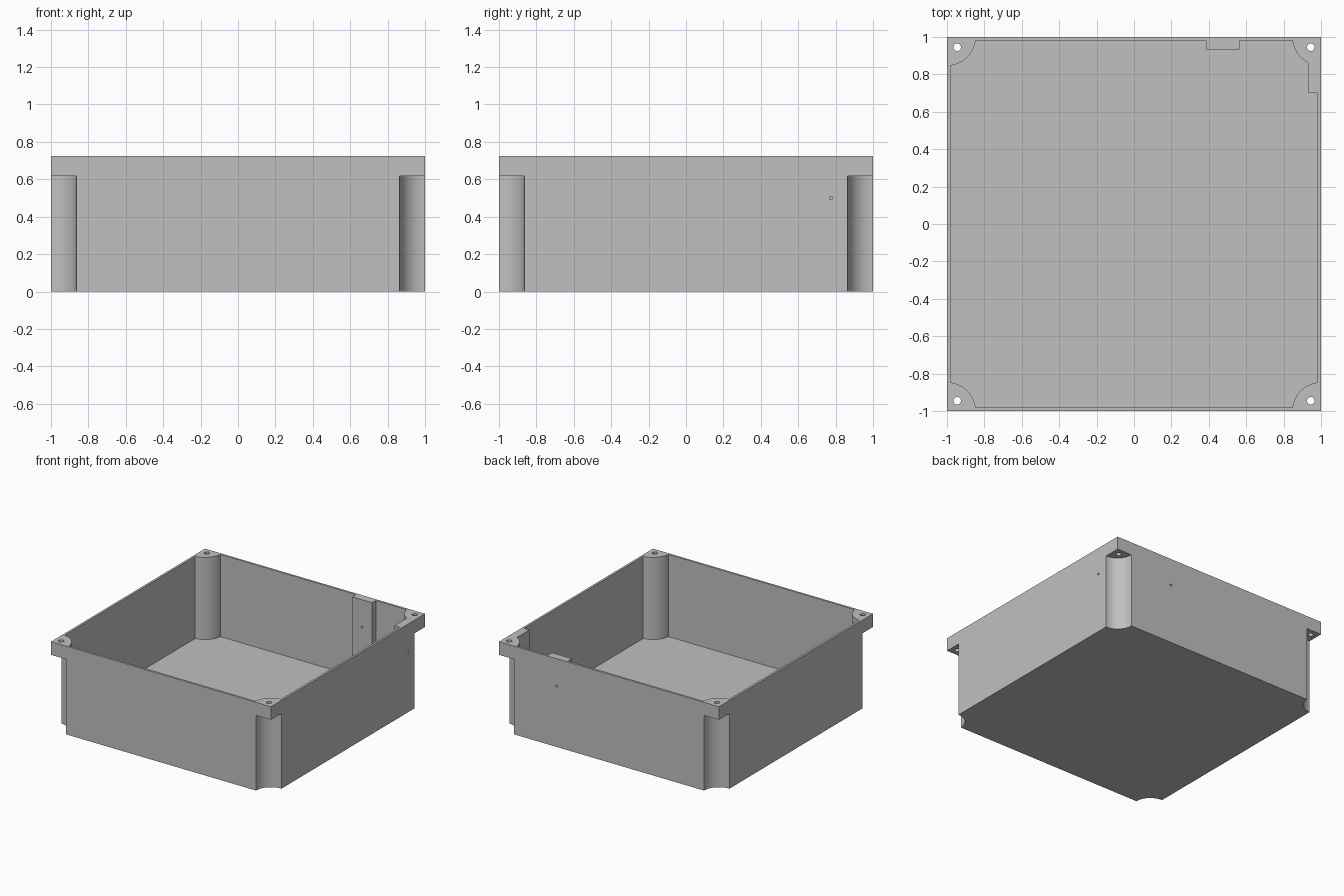
import bpy, bmesh, math

if "Cube" in bpy.data.objects:
    bpy.data.objects.remove(bpy.data.objects["Cube"])

H = 0.725        # total height
FLOOR = 0.05     # floor thickness
LUG_Z = 0.617    # underside of the corner lugs
WALL = 0.018
R_OUT = 0.136    # outer corner recess radius
R_IN = R_OUT + WALL
INNER = 1 - WALL
PAD = 0.933      # inner face of the two thickened wall pads
HOLE = 0.945

grey = bpy.data.materials.new("light grey plastic")
grey.diffuse_color = (0.53, 0.53, 0.53, 1)
grey.use_nodes = True
grey.node_tree.nodes["Principled BSDF"].inputs["Base Color"].default_value = grey.diffuse_color


def prism(name, points, z0, z1):
    """Extrude a flat outline between two heights."""
    bm = bmesh.new()
    face = bm.faces.new([bm.verts.new((x, y, z0)) for x, y in points])
    top = bmesh.ops.extrude_face_region(bm, geom=[face])["geom"]
    bmesh.ops.translate(bm, vec=(0, 0, z1 - z0),
                        verts=[v for v in top if isinstance(v, bmesh.types.BMVert)])
    bmesh.ops.recalc_face_normals(bm, faces=bm.faces)
    mesh = bpy.data.meshes.new(name)
    bm.to_mesh(mesh)
    bm.free()
    ob = bpy.data.objects.new(name, mesh)
    bpy.context.collection.objects.link(ob)
    return ob


def rod(name, radius, depth, loc, rot=(0, 0, 0), sides=24):
    bpy.ops.mesh.primitive_cylinder_add(vertices=sides, radius=radius, depth=depth,
                                        location=loc, rotation=rot)
    ob = bpy.context.object
    ob.name = name
    return ob


def corner_arc(sx, sy, a0, a1, n=16):
    """Arc of the inner post around one box corner."""
    return [(sx + R_IN * math.cos(a0 + (a1 - a0) * i / n),
             sy + R_IN * math.sin(a0 + (a1 - a0) * i / n)) for i in range(n + 1)]


# Cavity outline, counter-clockwise: four posts plus two wall pads
pi = math.pi
e = math.asin(WALL / R_IN)       # where an arc meets the straight wall
p = math.asin((1 - PAD) / R_IN)  # where an arc meets the side pad
outline = corner_arc(-1, -1, pi / 2 - e, e)
outline += corner_arc(1, -1, pi - e, pi / 2 + e)
outline += [(INNER, 0.70), (PAD, 0.70)]
outline += corner_arc(1, 1, 1.5 * pi - p, pi + e)
outline += [(0.565, INNER), (0.565, PAD), (0.385, PAD), (0.385, INNER)]
outline += corner_arc(-1, 1, 2 * pi - e, 1.5 * pi + e)

# Outer block
box = prism("enclosure_box", [(-1, -1), (1, -1), (1, 1), (-1, 1)], 0, H)
box.data.materials.append(grey)

# Cutters: cavity, corner recesses, lug screw holes, two pad holes
cutters = [prism("cavity", outline, FLOOR, H + 0.2)]
for sx in (-1, 1):
    for sy in (-1, 1):
        cutters.append(rod("recess", R_OUT, LUG_Z + 0.2,
                           (sx, sy, (LUG_Z - 0.2) / 2), sides=64))
        cutters.append(rod("screw_hole", 0.02, 0.5, (sx * HOLE, sy * HOLE, 0.67)))
cutters.append(rod("back_pad_hole", 0.009, 0.3, (0.475, 0.98, 0.5), (pi / 2, 0, 0), 16))
cutters.append(rod("side_pad_hole", 0.009, 0.3, (0.98, 0.775, 0.5), (0, pi / 2, 0), 16))

for c in cutters:
    c.hide_render = True
    mod = box.modifiers.new(c.name, "BOOLEAN")
    mod.operation, mod.solver, mod.object = "DIFFERENCE", "EXACT", c

# Bake the cuts and drop the cutters
graph = bpy.context.evaluated_depsgraph_get()
baked = bpy.data.meshes.new_from_object(box.evaluated_get(graph))
box.modifiers.clear()
box.data = baked
for c in cutters:
    bpy.data.objects.remove(c)
baked.materials.clear()
baked.materials.append(grey)
for f in baked.polygons:
    f.material_index = 0

# Smooth round surfaces, sharp edges kept
bpy.ops.object.select_all(action="DESELECT")
box.select_set(True)
bpy.context.view_layer.objects.active = box
bpy.ops.object.shade_smooth_by_angle(angle=math.radians(30))
